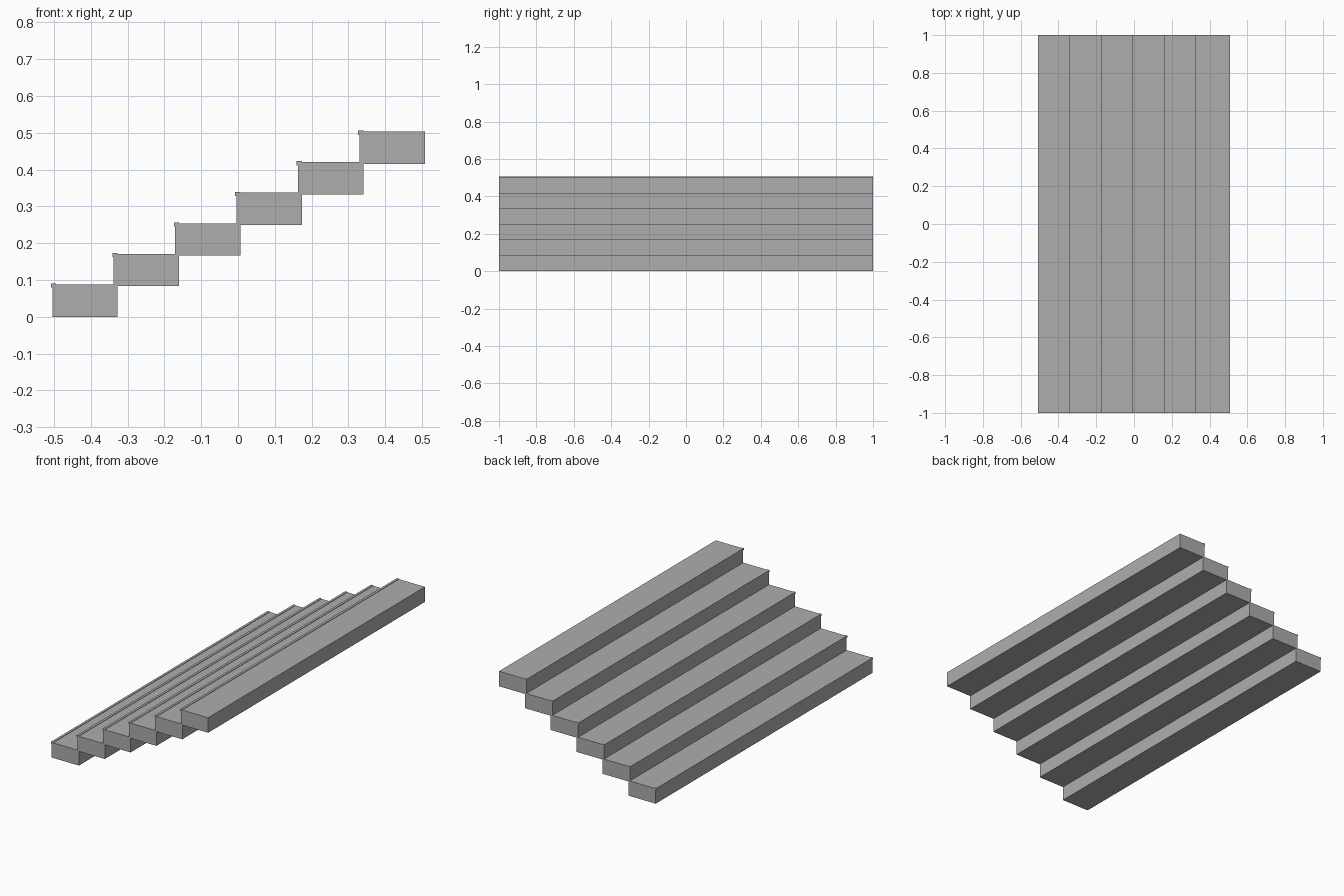
import bpy

# Remove the default cube
cube = bpy.data.objects.get("Cube")
if cube:
    bpy.data.objects.remove(cube, do_unlink=True)

STEPS = 6
RUN, RISE = 0.167, 0.083
START = -0.5045

stone = bpy.data.materials.new("grey stone")
stone.use_nodes = True
GREY = (0.42, 0.42, 0.42, 1)
stone.diffuse_color = GREY
stone.node_tree.nodes["Principled BSDF"].inputs["Base Color"].default_value = GREY


def box(name, x, z):
    """Full-width bar spanning the x and z ranges."""
    bpy.ops.mesh.primitive_cube_add(size=1)
    ob = bpy.context.object
    ob.name = name
    ob.location = (sum(x) / 2, 0, sum(z) / 2)
    ob.scale = (x[1] - x[0], 2, z[1] - z[0])
    bpy.ops.object.transform_apply(location=False, rotation=False, scale=True)
    ob.data.materials.append(stone)


# Each step is a solid block with a thin raised nosing along its leading edge
for i in range(STEPS):
    x, z = START + i * RUN, i * RISE
    box(f"step_{i + 1}", (x, x + 0.177), (z, z + 0.088))
    box(f"nosing_{i + 1}", (x - 0.004, x + 0.01), (z + 0.079, z + 0.0905))
